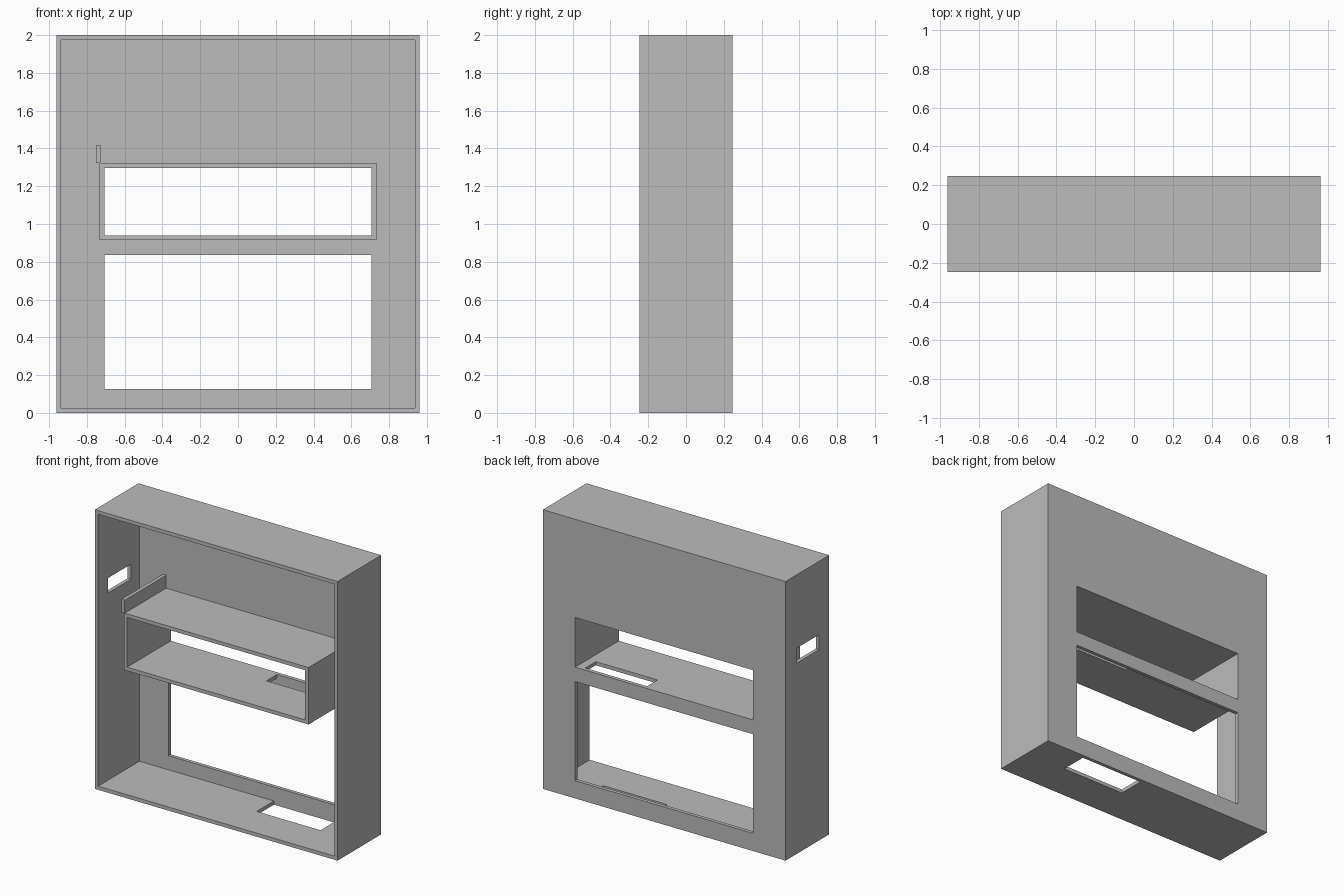
import bpy
import bmesh

cube = bpy.data.objects.get("Cube")
if cube:
    bpy.data.objects.remove(cube, do_unlink=True)

# Main dimensions
W, D, H = 0.962, 0.247, 2.0      # half width, half depth, height
T = 0.026                        # board thickness
BACK = D - T                     # inner face of the back board
OPEN = 0.706                     # half width of the openings
LOW, HIGH = 0.94, 1.296          # inside of the sleeve shelf

grey = bpy.data.materials.new("plain grey")
grey.use_nodes = True
colour = (0.5, 0.5, 0.5, 1)
grey.diffuse_color = colour
grey.node_tree.nodes["Principled BSDF"].inputs["Base Color"].default_value = colour


def box(name, x, y, z):
    """Box from (min, max) ranges along each axis."""
    bm = bmesh.new()
    bmesh.ops.create_cube(bm, size=1)
    for v in bm.verts:
        v.co = [r[0] if c < 0 else r[1] for c, r in zip(v.co, (x, y, z))]
    mesh = bpy.data.meshes.new(name)
    bm.to_mesh(mesh)
    bm.free()
    mesh.materials.append(grey)
    obj = bpy.data.objects.new(name, mesh)
    bpy.context.collection.objects.link(obj)
    return obj


def cut(target, x, y, z):
    """Cut a box shaped hole, then discard the cutter."""
    cutter = box("cutter", x, y, z)
    cutter.hide_render = True
    mod = target.modifiers.new("cut", 'BOOLEAN')
    mod.operation = 'DIFFERENCE'
    mod.solver = 'EXACT'
    mod.object = cutter
    with bpy.context.temp_override(object=target, active_object=target):
        bpy.ops.object.modifier_apply(modifier=mod.name)
    mesh = cutter.data
    bpy.data.objects.remove(cutter)
    bpy.data.meshes.remove(mesh)


# Cabinet: open front, two back openings, floor slot and side slot
cabinet = box("cabinet", (-W, W), (-D, D), (0, H))
cut(cabinet, (T - W, W - T), (-1, BACK), (T, H - T))
for z in ((0.127, 0.837), (LOW, HIGH)):
    cut(cabinet, (-OPEN, OPEN), (0, 1), z)
cut(cabinet, (0.13, 0.635), (0.027, BACK), (-0.1, 0.1))
cut(cabinet, (-1.1, -0.9), (-0.133, 0.125), (1.367, 1.474))

# Sleeve shelf: open front and back, with a slot in its floor
shelf = box("sleeve_shelf", (-OPEN - T, OPEN + T), (-D, BACK), (LOW - T, HIGH + T))
cut(shelf, (-OPEN, OPEN), (-1, 1), (LOW, HIGH))
cut(shelf, (0.155, 0.645), (0.1, BACK - 0.002), (LOW - 0.1, LOW + 0.1))

# Upright lip along the left edge of the shelf top
box("shelf_lip", (-0.751, -0.725), (-D, BACK), (HIGH + T, 1.415))
